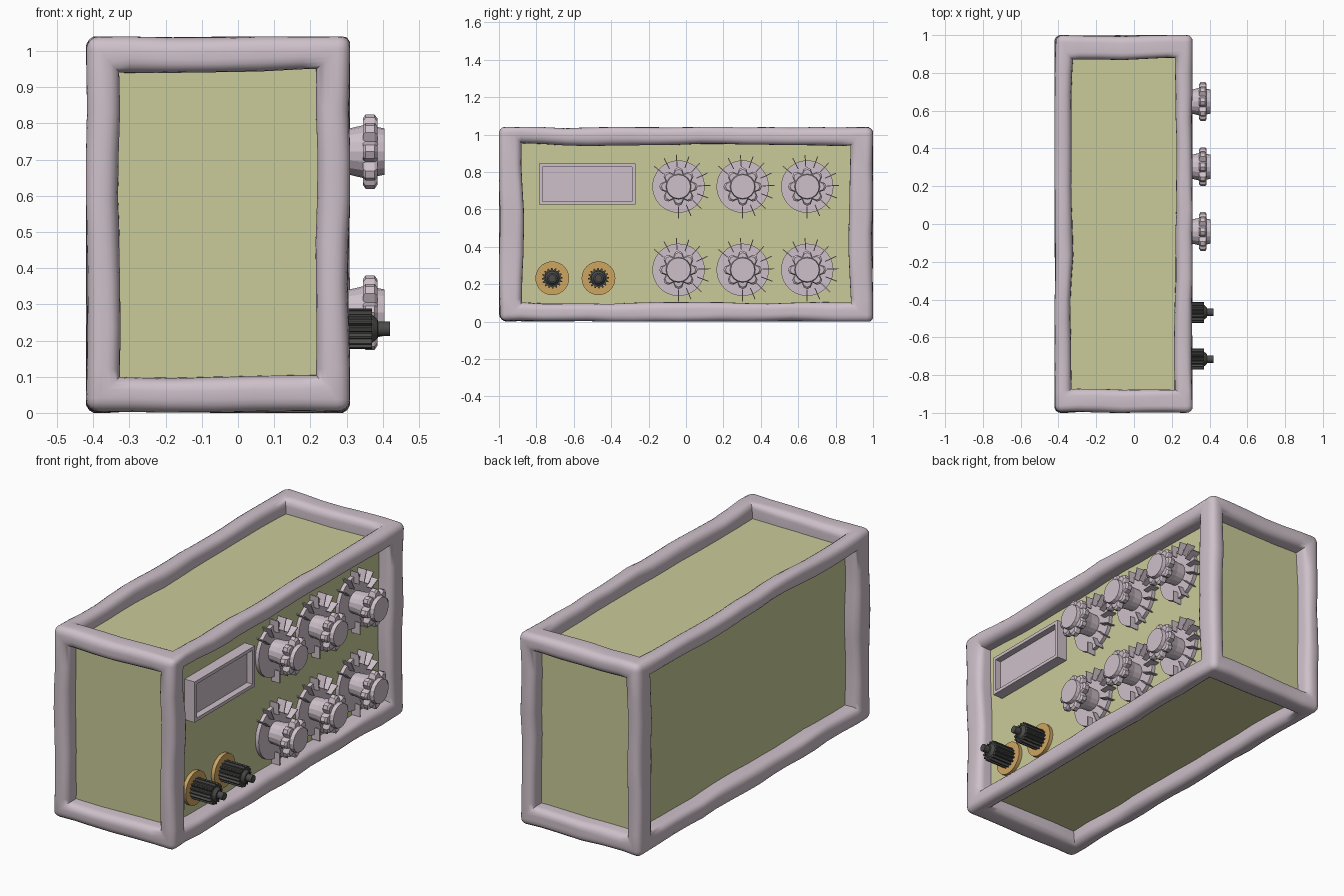
import bpy, bmesh, math
from mathutils import Vector, noise

old = bpy.data.objects.get("Cube")
if old:
    bpy.data.objects.remove(old)


def material(name, rgb):
    m = bpy.data.materials.new(name)
    m.use_nodes = True
    m.diffuse_color = (*rgb, 1)
    m.node_tree.nodes["Principled BSDF"].inputs["Base Color"].default_value = (*rgb, 1)
    return m


PALE = material("pale mauve", (0.62, 0.53, 0.59))
GREEN = material("sage green", (0.59, 0.60, 0.32))
BRASS = material("brass orange", (0.62, 0.38, 0.12))
DARK = material("dark grey", (0.07, 0.07, 0.068))


def finish(bm, name, mat, smooth=None):
    mesh = bpy.data.meshes.new(name)
    bm.to_mesh(mesh)
    bm.free()
    mesh.materials.append(mat)
    ob = bpy.data.objects.new(name, mesh)
    bpy.context.collection.objects.link(ob)
    if smooth:
        bpy.ops.object.select_all(action='DESELECT')
        ob.select_set(True)
        bpy.context.view_layer.objects.active = ob
        bpy.ops.object.shade_smooth_by_angle(angle=math.radians(smooth))
    return ob


def box_mesh(lo, hi):
    lo, hi = Vector(lo), Vector(hi)
    bm = bmesh.new()
    bmesh.ops.create_cube(bm, size=1)
    for v in bm.verts:
        v.co = (lo + hi) / 2 + v.co * (hi - lo)
    bm.normal_update()
    return bm


def spin(name, rings, sides, mat, at, wave=None, smooth=None):
    """Capped solid along x from (x, radius) rings; wave scales the radius per side."""
    bm = bmesh.new()
    loops = []
    for x, r in rings:
        loop = []
        for i in range(sides):
            a = math.tau * i / sides
            k = r * (wave(i) if wave else 1)
            loop.append(bm.verts.new((x, at[0] + k * math.cos(a), at[1] + k * math.sin(a))))
        loops.append(loop)
    for a, b in zip(loops, loops[1:]):
        for i in range(sides):
            j = (i + 1) % sides
            bm.faces.new((a[i], a[j], b[j], b[i]))
    bm.faces.new(loops[0][::-1])
    bm.faces.new(loops[-1])
    bmesh.ops.recalc_face_normals(bm, faces=bm.faces)
    return finish(bm, name, mat, smooth)


# Outer frame: box with a window in every side and rounded beams
LO, HI = Vector((-0.42, -1, 0)), Vector((0.31, 1, 1.04))
OPEN_LO, OPEN_HI = (-0.33, -0.875, 0.10), (0.22, 0.875, 0.945)
bm = box_mesh(LO, HI)
sides = list(bm.faces)
bmesh.ops.inset_individual(bm, faces=sides, thickness=0.1, use_even_offset=True)
for v in bm.verts:
    for k in range(3):
        if abs(v.co[k] - LO[k] - 0.1) < 0.01:
            v.co[k] = OPEN_LO[k]
        elif abs(v.co[k] - HI[k] + 0.1) < 0.01:
            v.co[k] = OPEN_HI[k]
bm.normal_update()
bmesh.ops.inset_individual(bm, faces=sides, thickness=0, depth=-0.1)
bmesh.ops.delete(bm, geom=sides, context='FACES_ONLY')
bm.normal_update()
rims = [e for e in bm.edges if e.calc_face_angle_signed(0) > 0.5]
bmesh.ops.bevel(bm, geom=rims, offset=0.038, segments=4, profile=0.5, affect='EDGES')

# Slightly uneven, hand-shaped beams
for axis in range(3):
    p = LO[axis] + 0.12
    while p < HI[axis] - 0.1:
        co, no = Vector(), Vector()
        co[axis], no[axis] = p, 1
        bmesh.ops.bisect_plane(bm, geom=bm.verts[:] + bm.edges[:] + bm.faces[:],
                               plane_co=co, plane_no=no)
        p += 0.12
for v in bm.verts:
    n = noise.noise_vector(v.co * 4) * 0.012
    for k in range(3):
        v.co[k] = min(max(v.co[k] + n[k], LO[k]), HI[k])
finish(bm, "frame", PALE, 50)

# Recessed body panels
PANEL = 0.23
finish(box_mesh((-0.34, -0.92, 0.08), (PANEL, 0.92, 0.96)), "body_panels", GREEN)

# Display with a sunken face
bm = box_mesh((PANEL - 0.01, -0.785, 0.625), (0.29, -0.27, 0.845))
front = [f for f in bm.faces if f.normal.x > 0.9]
bmesh.ops.inset_individual(bm, faces=front, thickness=0.018, use_even_offset=True)
bmesh.ops.inset_individual(bm, faces=front, thickness=0, depth=-0.035)
finish(bm, "display", PALE)


def lobes(i):
    return (1, 0.93, 0.72, 0.93)[i % 4]


def teeth(i):
    return 1 if i % 4 < 2 else 0.8


# Six dials: plate, tick fins, lobed knob
for row, z in enumerate((0.277, 0.722)):
    for col, y in enumerate((-0.04, 0.303, 0.648)):
        tag = f"_{row + 1}_{col + 1}"
        at = (y, z)
        spin("dial_plate" + tag, [(PANEL - 0.01, 0.14), (0.25, 0.14)], 40, PALE, at, smooth=40)
        spin("knob_stem" + tag, [(0.24, 0.058), (0.30, 0.062), (0.35, 0.074), (0.385, 0.068),
                                 (0.405, 0.064)], 16, PALE, at)
        spin("knob_grip" + tag, [(0.345, 0.092), (0.353, 0.103), (0.377, 0.103), (0.385, 0.092)],
             32, PALE, at, lobes)
        fins = bmesh.new()
        for t in range(11):
            a = math.radians(140 - t * 23)
            radial = Vector((0, math.cos(a), math.sin(a)))
            across = Vector((0, -math.sin(a), math.cos(a)))
            made = bmesh.ops.create_cube(fins, size=1)["verts"]
            for v in made:
                c = v.co.copy()
                v.co = (Vector((0.255 + c.x * 0.05, y, z))
                        + radial * (0.138 + c.y * 0.065) + across * (c.z * 0.005))
        bmesh.ops.recalc_face_normals(fins, faces=fins.faces)
        finish(fins, "dial_ticks" + tag, PALE)

# Two terminals: brass washer, ribbed grip, tip
for n, y in enumerate((-0.715, -0.468)):
    at = (y, 0.232)
    tag = f"_{n + 1}"
    spin("terminal_washer" + tag, [(PANEL - 0.01, 0.09), (0.25, 0.09)], 40, BRASS, at, smooth=40)
    spin("terminal_grip" + tag, [(0.24, 0.056), (0.37, 0.056)], 64, DARK, at, teeth)
    spin("terminal_tip" + tag, [(0.36, 0.04), (0.372, 0.038), (0.386, 0.026), (0.387, 0.02),
                                (0.42, 0.02)], 16, DARK, at, smooth=30)
